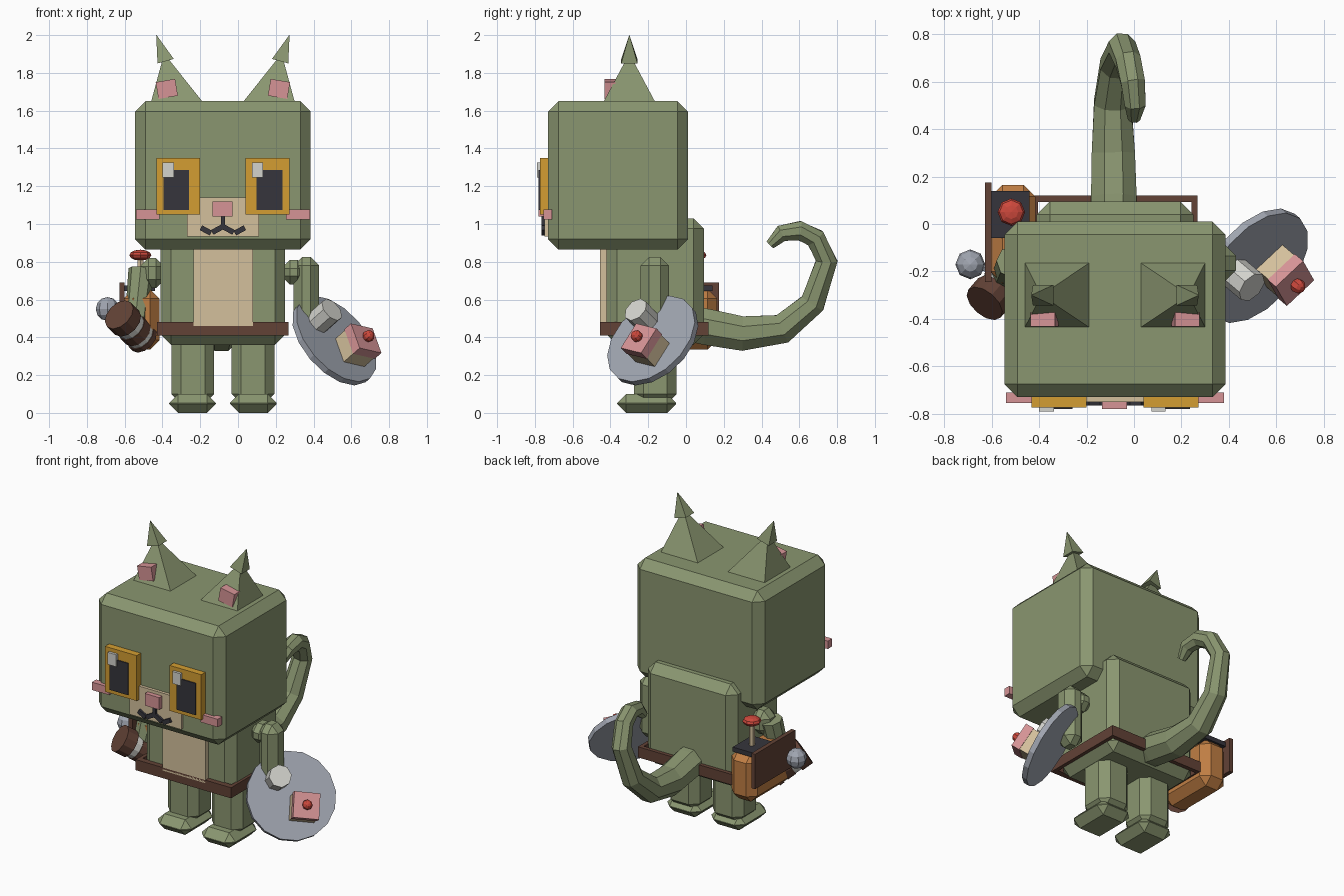
import bpy, bmesh, math
from mathutils import Vector, Matrix

if "Cube" in bpy.data.objects:
    bpy.data.objects.remove(bpy.data.objects["Cube"])

CX = -0.08  # mirror plane of the character


def mat(name, rgb):
    m = bpy.data.materials.new(name)
    lin = [((c / 255 + 0.055) / 1.055) ** 2.4 for c in rgb]
    m.diffuse_color = (*lin, 1)
    m.use_nodes = True
    m.node_tree.nodes["Principled BSDF"].inputs["Base Color"].default_value = m.diffuse_color
    return m


GREEN = mat("sage green", (138, 150, 112))
GOLD = mat("gold", (212, 158, 50))
CREAM = mat("cream", (212, 192, 156))
PINK = mat("pink", (214, 148, 150))
BROWN = mat("dark brown", (98, 66, 54))
DARK = mat("charcoal", (54, 53, 60))
STEEL = mat("steel", (160, 165, 176))
LIGHT = mat("light grey", (212, 212, 206))
ORANGE = mat("leather orange", (192, 126, 68))
RED = mat("red", (205, 72, 60))


def finish(name, bm, material, matrix=None):
    if matrix is not None:
        bm.transform(matrix)
    bmesh.ops.recalc_face_normals(bm, faces=bm.faces)
    me = bpy.data.meshes.new(name)
    bm.to_mesh(me)
    bm.free()
    me.materials.append(material)
    ob = bpy.data.objects.new(name, me)
    bpy.context.collection.objects.link(ob)
    return ob


def box(name, x, y, z, material, bevel=0, matrix=None):
    """Box given by its (min, max) ranges, with optional chamfered edges."""
    bm = bmesh.new()
    bmesh.ops.create_cube(bm, size=1)
    for v in bm.verts:
        v.co = [(a + b) / 2 + c * (b - a) for (a, b), c in zip((x, y, z), v.co)]
    if bevel:
        bmesh.ops.bevel(bm, geom=bm.edges[:], offset=bevel, segments=1,
                        affect='EDGES', profile=0.5)
    return finish(name, bm, material, matrix)


def mirror_x(x):
    return (2 * CX - x[1], 2 * CX - x[0])


def rod(name, a, b, r1, r2, sides, material, spin=0):
    """Cylinder or cone between two points."""
    a, b = Vector(a), Vector(b)
    bm = bmesh.new()
    bmesh.ops.create_cone(bm, cap_ends=True, segments=sides, radius1=r1, radius2=r2,
                          depth=(b - a).length)
    q = (b - a).to_track_quat('Z', 'Y').to_matrix().to_4x4()
    return finish(name, bm, material,
                  Matrix.Translation((a + b) / 2) @ q @ Matrix.Rotation(spin, 4, 'Z'))


def ball(name, c, r, material, flat=1.0, u=8, v=6, matrix=None):
    bm = bmesh.new()
    bmesh.ops.create_uvsphere(bm, u_segments=u, v_segments=v, radius=r)
    m = Matrix.Translation(c) @ Matrix.Diagonal((1, 1, flat, 1))
    return finish(name, bm, material, matrix @ m if matrix else m)


def loft(name, rings, material):
    """Skin a list of equal-sized point rings and cap the ends."""
    bm = bmesh.new()
    vs = [[bm.verts.new(p) for p in ring] for ring in rings]
    n = len(vs[0])
    for r0, r1 in zip(vs, vs[1:]):
        for i in range(n):
            bm.faces.new((r0[i], r0[(i + 1) % n], r1[(i + 1) % n], r1[i]))
    bm.faces.new(vs[0])
    bm.faces.new(vs[-1])
    return finish(name, bm, material)


# Head, torso and belly
box("head", (-.545, .385), (-.73, .01), (.865, 1.65), GREEN, .055)
box("torso", (-.41, .25), (-.42, .095), (.36, 1.03), GREEN, .055)
box("belly", (-.235, .08), (-.455, -.41), (.46, .90), CREAM)

# Belt: open frame around the torso
for nm, x, y in (("belt_front", (-.43, .268), (-.455, -.415)), ("belt_back", (-.43, .268), (.093, .12)),
                 ("belt_left", (-.43, -.405), (-.455, .12)), ("belt_right", (.243, .268), (-.455, .12))):
    box(nm, x, y, (.41, .48), BROWN)

# Legs and feet
for side, f in (("left", lambda x: x), ("right", mirror_x)):
    box(side + "_leg", f((-.353, -.126)), (-.275, -.05), (.05, .44), GREEN, .05)
    box(side + "_foot", f((-.365, -.117)), (-.365, -.052), (0, .10), GREEN, .048)
    box(side + "_cheek", f((-.54, -.415)), (-.755, -.71), (1.025, 1.077), PINK)

# Arms
box("right_shoulder", (.23, .36), (-.235, -.09), (.68, .81), GREEN, .045)
box("right_arm", (.295, .43), (-.24, -.09), (.42, .825), GREEN, .045)
box("left_shoulder", (-.52, -.39), (-.235, -.09), (.66, .82), GREEN, .045)
rod("left_forearm", (-.51, -.16, .76), (-.54, -.22, .48), .07, .06, 8, GREEN, math.pi / 8)

# Ears: pyramid, small bent tip and pink inner patch
for side, s in (("left", 1), ("right", -1)):
    def square(x, y, z, h, lift=0):
        return [(CX + s * (x - CX + i * h), y + j * h, z + lift * i)
                for i, j in ((-1, -1), (1, -1), (1, 1), (-1, 1))]
    loft(side + "_ear", [square(-.322, -.30, 1.64, .14), square(-.385, -.30, 1.88, .012)], GREEN)
    loft(side + "_ear_tip", [square(-.383, -.30, 1.862, .043, .012),
                             square(-.432, -.30, 2.0, .001)], GREEN)
    m = Matrix.Translation((CX + s * (-.377 - CX), -.412, 1.715)) @ Matrix.Rotation(-s * .17, 4, 'Y')
    box(side + "_inner_ear", (-.052, .052), (-.02, .04), (-.045, .045), PINK, 0, m)

# Eyes: frame, pupil and a highlight at the upper left of both
for side, x0, px, hx in (("left", -.432, (-.395, -.26), (-.40, -.338)),
                         ("right", .04, (.097, .235), (.073, .133))):
    box(side + "_eye", (x0, x0 + .232), (-.773, -.72), (1.05, 1.35), GOLD)
    box(side + "_pupil", px, (-.78, -.765), (1.075, 1.285), DARK)
    box(side + "_highlight", hx, (-.79, -.765), (1.245, 1.325), LIGHT)

# Muzzle, nose and mouth
box("muzzle", (-.27, .11), (-.75, -.72), (.935, 1.14), CREAM)
box("nose", (-.135, -.03), (-.78, -.74), (1.04, 1.12), PINK)
box("mouth_stem", (-.09, -.068), (-.765, -.745), (.98, 1.05), DARK)
for i, (cx, cz, ang) in enumerate(((-.17, .966, .5), (-.11, .97, -.5), (-.05, .97, .5), (.01, .966, -.5))):
    m = Matrix.Translation((cx, -.755, cz)) @ Matrix.Rotation(ang, 4, 'Y')
    box(f"mouth_{i}", (-.03, .03), (-.01, .01), (-.014, .014), DARK, 0, m)

# Tail: tapering eight-sided tube
path = [(-.085, .03, .47, .095), (-.085, .11, .455, .098), (-.087, .30, .42, .093),
        (-.09, .51, .445, .08), (-.075, .67, .58, .068), (-.05, .745, .805, .058),
        (-.025, .685, .925, .054), (-.005, .60, .965, .052), (.005, .505, .95, .045),
        (0, .445, .89, .026)]
pts = [Vector(p[:3]) for p in path]
rings = []
for i, p in enumerate(pts):
    t = (pts[min(i + 1, len(pts) - 1)] - pts[max(i - 1, 0)]).normalized()
    up = t.cross(Vector((1, 0, 0))).normalized()
    sx = up.cross(t)
    r = path[i][3] * 1.06
    rings.append([p + r * (math.cos(a) * sx + math.sin(a) * up)
                  for a in [(k + .5) * math.pi / 4 for k in range(8)]])
loft("tail", rings, GREEN)

# Serving plate held in the right hand, in a tilted frame
n = Vector((.63, -.535, .56)).normalized()
e1 = Vector((0, 0, 1)).cross(n).normalized()
e2 = n.cross(e1)
C = Vector((.515, -.18, .387))
plate = Matrix((e1, e2, n)).transposed().to_4x4()
plate.translation = C
rod("plate", C - n * .025, C + n * .01, .275, .275, 16, STEEL)
k = C + Vector((-.085, -.03, .10))
k -= n * (k - C).dot(n)
rod("sweet", k, k + n * .125, .07, .07, 8, LIGHT)

# Cake with icing and a cherry
cake = Matrix.Translation(Vector((.072, .007, -.073))) @ plate @ Matrix.Rotation(-.2, 4, 'Z')
box("cake", (-.076, .076), (-.076, .076), (0, .10), CREAM, 0, cake)
box("icing", (-.08, .08), (-.08, .08), (.09, .145), PINK, 0, cake)
ball("cherry", (0, 0, .165), .032, RED, 1, 8, 6, cake)

# Side bag with flap, lid and a red plunger
box("bag", (-.605, -.415), (-.25, .165), (.335, .655), ORANGE, .05)
box("bag_flap", (-.628, -.60), (-.245, .175), (.46, .69), BROWN)
box("bag_lid", (-.60, -.44), (-.06, .14), (.645, .675), DARK)
rod("plunger_stem", (-.517, .05, .66), (-.517, .05, .82), .018, .018, 6, CREAM)
ball("plunger_cap", (-.517, .05, .835), .058, RED, .5)

# Mallet in the left hand: banded cylinder with a steel ball
a, b = Vector((-.63, -.335, .52)), Vector((-.50, -.185, .39))
for nm, t0, t1, r, m in (("mallet_cap", 0, .32, .09, BROWN), ("mallet_band", .32, .5, .08, LIGHT),
                         ("mallet_middle", .5, .75, .084, BROWN), ("mallet_rear_band", .75, .87, .08, LIGHT),
                         ("mallet_end", .87, 1, .085, BROWN)):
    rod(nm, a.lerp(b, t0), a.lerp(b, t1), r, r, 12, m)
ball("mallet_ball", (-.69, -.17, .55), .063, STEEL)
rod("mallet_handle", (-.69, -.17, .55), (-.54, -.2, .53), .02, .02, 6, STEEL)
